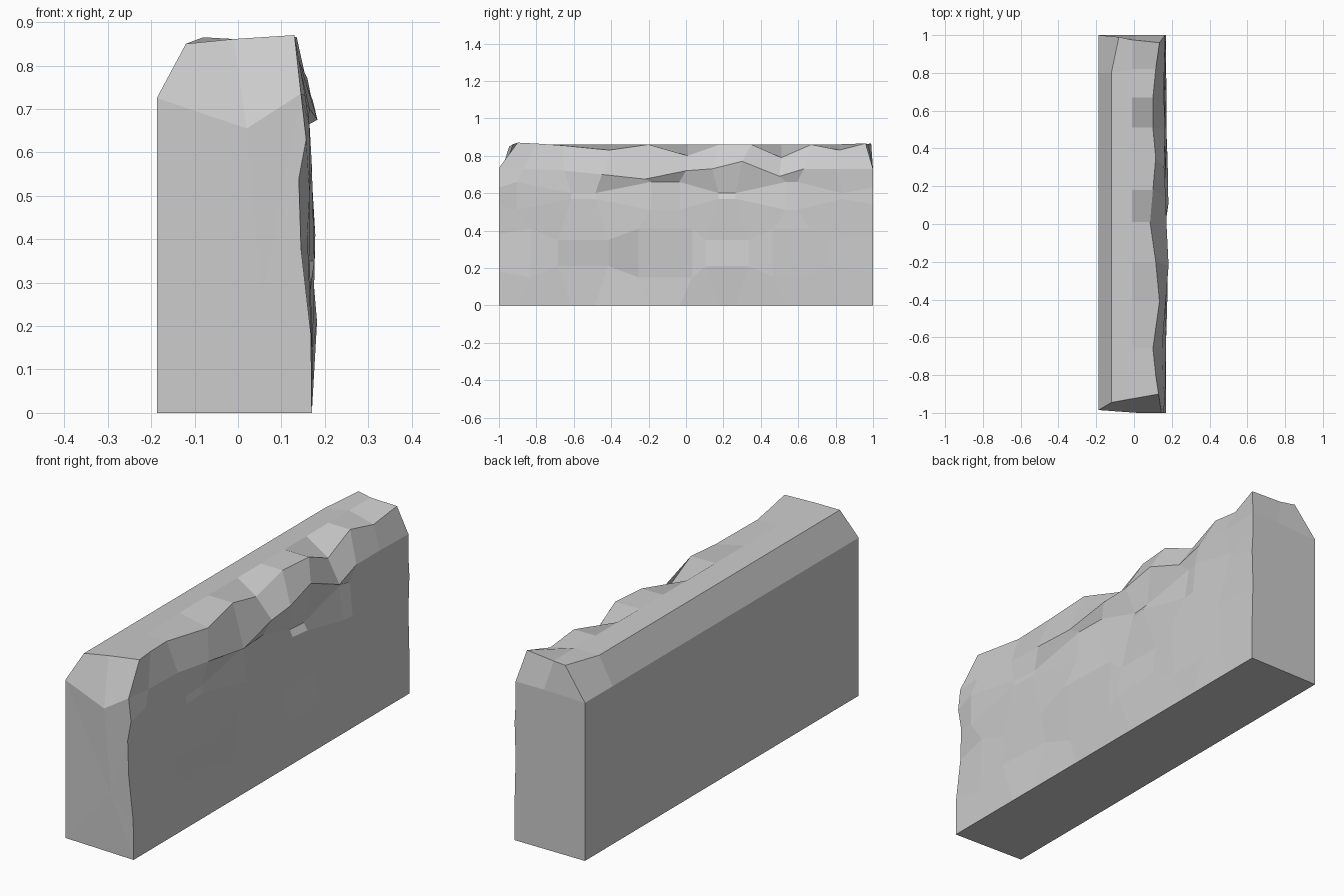
import bpy, bmesh

# Stations along the wall, and the wavy front lip of the top (x, y, z)
ys = [-1, -.87, -.65, -.45, -.22, 0, .14, .3, .5, .63, .8, 1]
lip_y = [-.9, -.8, -.66, -.41, -.2, .01, .18, .35, .51, .67, .82, .96]
lip_x = [.13, .115, .10, .135, .115, .085, .10, .115, .10, .10, .115, .135]
lip_z = [.87, .865, .855, .83, .86, .80, .86, .86, .79, .86, .83, .866]

# Rough shoulder below the lip
sh_x = [.145, .155, .15, .165, .183, .172, .168, .16, .165, .16, .16, .165]
sh_z = [.735, .73, .72, .70, .675, .72, .73, .77, .69, .73, .73, .73]

# Chiselled face: depth x at each station for every height row
rows = [
    (.63, [.157, .165, .165, .155, .155, .152, .14, .148, .138, .152, .155, .165]),
    (.54, [.14, .165, .17, .165, .172, .16, .155, .168, .16, .165, .16, .17]),
    (.38, [.145, .16, .165, .176, .178, .165, .158, .158, .172, .165, .165, .165]),
    (.18, [.168, .17, .17, .152, .15, .172, .182, .178, .17, .172, .168, .17]),
    (0, [.17] * 12),
]

bm = bmesh.new()
rings = []
for i, y in enumerate(ys):
    first, last = i == 0, i == len(ys) - 1
    back_y = -.985 if first else y
    top_y = -.945 if first else .99 if last else y
    pts = [(-.187, back_y, 0), (-.187, back_y, .725),
           (-.08 if last else -.12, top_y, .865 if last else .85),
           (-.01, -.925 if first else .975 if last else lip_y[i], .861),
           (lip_x[i], lip_y[i], lip_z[i]),
           (sh_x[i], y, sh_z[i])]
    for k, (z, xs) in enumerate(rows):
        inner = 0 < i < len(ys) - 1
        dy = .035 * (-1) ** (i + k // 2) if inner else 0
        dz = .03 * (-1) ** (i // 2 + k) if inner and z else 0
        pts.append((xs[i], y + dy, z + dz))
    rings.append([bm.verts.new(p) for p in pts])

# Skin between stations
n = len(rings[0])
for a, b in zip(rings, rings[1:]):
    for k in range(n):
        bm.faces.new((a[k], a[(k + 1) % n], b[(k + 1) % n], b[k]))

# End caps: sloped crown above a fanned lower face
for r, mid, hub in ((rings[0], (.02, -1, .655), (.055, -.998, .27)),
                    (rings[-1], (.02, 1, .73), (.02, 1, .3))):
    m, c = bm.verts.new(mid), bm.verts.new(hub)
    bm.faces.new((r[1], r[2], r[3], m))
    bm.faces.new((m, r[3], r[4], r[5]))
    loop = [r[0], r[1], m] + r[5:]
    for u, v in zip(loop, loop[1:] + loop[:1]):
        bm.faces.new((u, v, c))

bmesh.ops.recalc_face_normals(bm, faces=bm.faces)
mesh = bpy.data.meshes.new("stone_wall_block")
bm.to_mesh(mesh)
bm.free()
bpy.context.collection.objects.link(bpy.data.objects.new("stone_wall_block", mesh))
